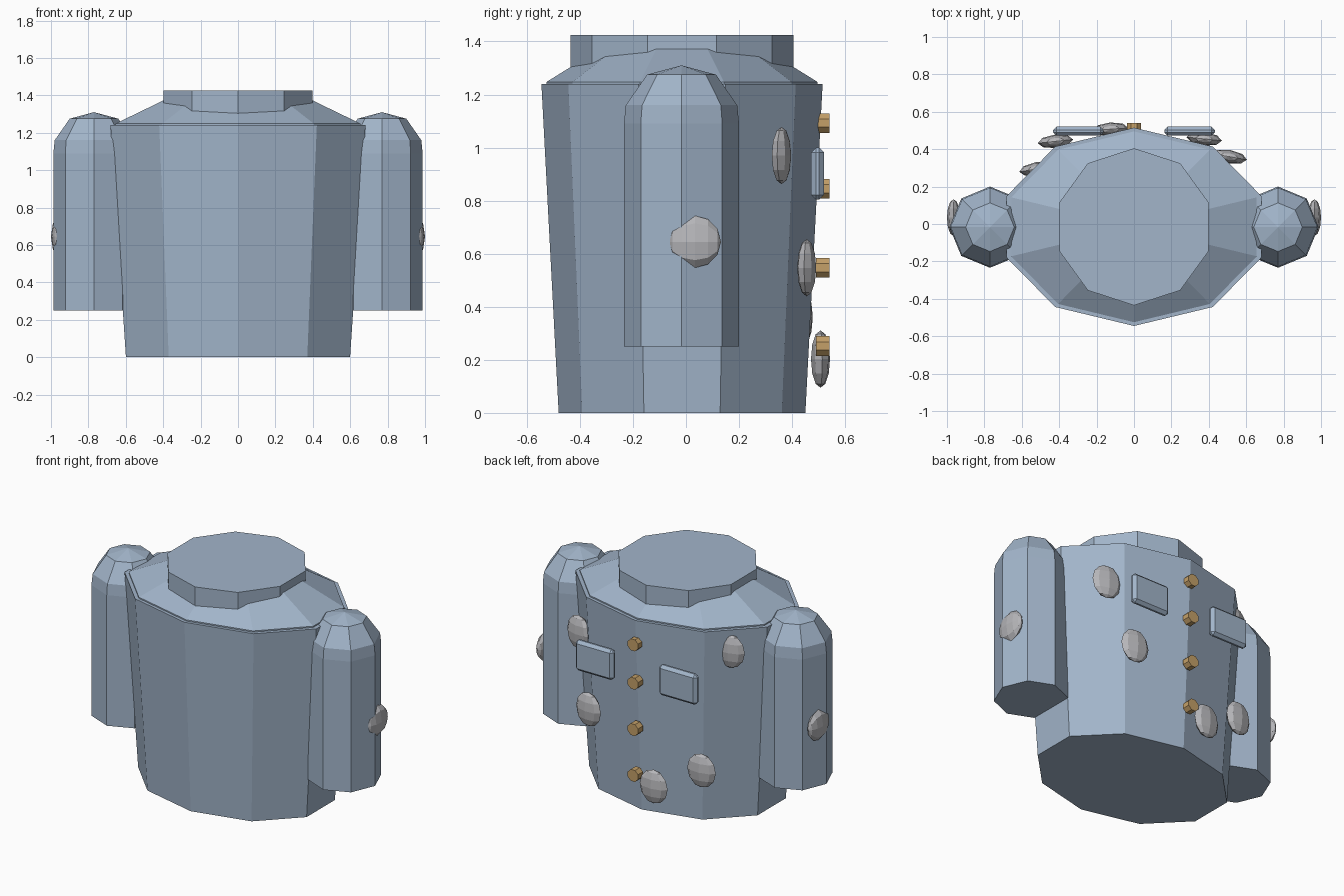
import bpy, bmesh, math
from mathutils import Matrix, Vector

if "Cube" in bpy.data.objects:
    bpy.data.objects.remove(bpy.data.objects["Cube"])


def material(name, color):
    m = bpy.data.materials.new(name)
    m.diffuse_color = (*color, 1)
    m.use_nodes = True
    m.node_tree.nodes["Principled BSDF"].inputs["Base Color"].default_value = m.diffuse_color
    return m


steel = material("blue_steel", (0.36, 0.46, 0.59))
brass = material("brass", (0.55, 0.35, 0.14))
stone = material("pale_stone", (0.47, 0.47, 0.49))


def finish(name, bm, mat):
    bmesh.ops.recalc_face_normals(bm, faces=bm.faces)
    mesh = bpy.data.meshes.new(name)
    bm.to_mesh(mesh)
    bm.free()
    mesh.materials.append(mat)
    ob = bpy.data.objects.new(name, mesh)
    bpy.context.collection.objects.link(ob)
    return ob


def lathe(name, sides, profile, center, mat):
    """Stack of elliptical rings (rx, ry, z); first vertex faces the front."""
    bm = bmesh.new()
    rings = []
    for rx, ry, z in profile:
        ring = []
        for i in range(sides):
            a = 2 * math.pi * i / sides - math.pi / 2
            ring.append(bm.verts.new((center[0] + rx * math.cos(a),
                                      center[1] + ry * math.sin(a), z)))
        rings.append(ring)
    for lo, hi in zip(rings, rings[1:]):
        for i in range(sides):
            j = (i + 1) % sides
            bm.faces.new((lo[i], lo[j], hi[j], hi[i]))
    bm.faces.new(rings[0][::-1])
    bm.faces.new(rings[-1])
    bmesh.ops.remove_doubles(bm, verts=bm.verts, dist=0.0005)
    return finish(name, bm, mat)


def pebble(name, loc, size, tilt=0, pole_y=False):
    """Faceted flattened stone."""
    bm = bmesh.new()
    bmesh.ops.create_uvsphere(bm, u_segments=8, v_segments=6, radius=1)
    if pole_y:
        bm.transform(Matrix.Rotation(math.pi / 2, 4, 'X'))
    bm.transform(Matrix.Translation(Vector(loc))
                 @ Matrix.Rotation(math.radians(tilt), 4, 'Z')
                 @ Matrix.Diagonal((*size, 1)))
    return finish(name, bm, stone)


MID = (0, -0.015)

# Tapered body with a thin lip and sloping shoulders
lathe("body", 10, [(0.63, 0.465, 0), (0.717, 0.53, 1.24)], MID, steel)
lathe("shoulders", 10, [(0.69, 0.51, 1.22), (0.69, 0.51, 1.248),
                        (0.36, 0.265, 1.40)], MID, steel)

# Neck ring
lathe("neck", 10, [(0.42, 0.42, 1.22), (0.42, 0.42, 1.425)], MID, steel)

for side, s in (("left", -1), ("right", 1)):
    # Side tanks with domed caps
    lathe(side + "_tank", 8,
          [(0.217, 0.217, 0.25), (0.217, 0.217, 1.09), (0.21, 0.21, 1.16),
           (0.13, 0.13, 1.275), (0.0001, 0.0001, 1.31)],
          (s * 0.77, -0.017), steel)
    # Stone on the outer face of each tank
    pebble(side + "_tank_stone", (s * 0.965, 0.034, 0.645),
           (0.035, 0.098, 0.098), pole_y=True)
    # Bevelled plates on the back
    bm = bmesh.new()
    bmesh.ops.create_cube(bm, size=1)
    bm.transform(Matrix.Translation((s * 0.297, 0.496, 0.902))
                 @ Matrix.Diagonal((0.27, 0.048, 0.196, 1)))
    bmesh.ops.bevel(bm, geom=bm.edges[:], offset=0.018, segments=1,
                    affect='EDGES')
    finish(side + "_back_plate", bm, steel)

# Row of round studs down the back
for n, z in enumerate((1.092, 0.845, 0.547, 0.252)):
    bm = bmesh.new()
    bmesh.ops.create_cone(bm, cap_ends=True, segments=8, radius1=0.04,
                          radius2=0.04, depth=0.05)
    bm.transform(Matrix.Translation((0, 0.515, z))
                 @ Matrix.Rotation(math.pi / 2, 4, 'X')
                 @ Matrix.Rotation(math.pi / 8, 4, 'Z'))
    finish(f"stud_{n + 1}", bm, brass)

# Stones scattered over the back
for n, (x, y, z, tilt) in enumerate((
        (0.51, 0.36, 0.97, -10), (0.375, 0.455, 0.547, -6),
        (-0.125, 0.507, 0.203, 4), (-0.42, 0.442, 0.36, 6),
        (-0.52, 0.295, 1.10, 10))):
    pebble(f"back_stone_{n + 1}", (x, y, z), (0.095, 0.036, 0.108), tilt)
